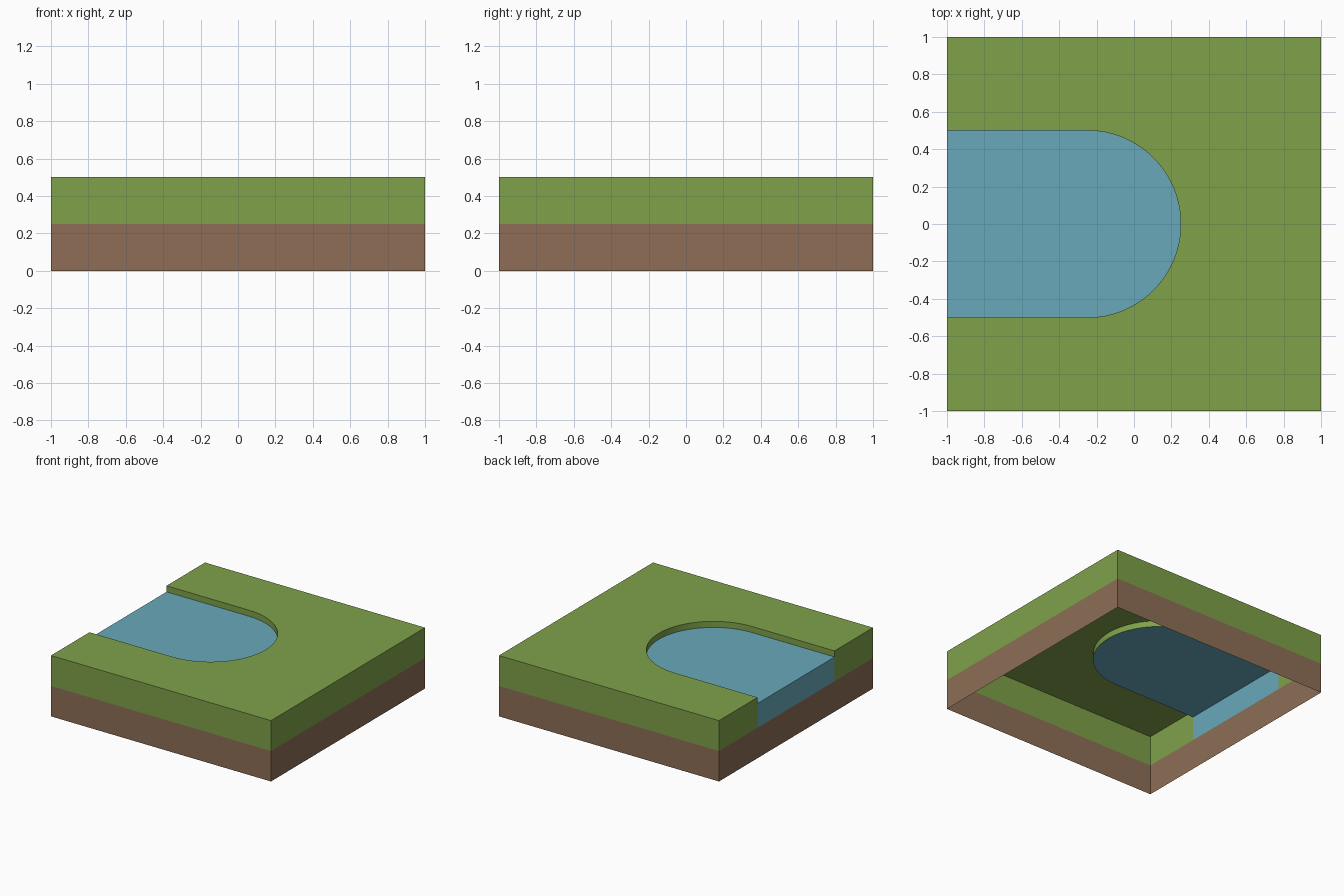
import bpy, bmesh, math

if "Cube" in bpy.data.objects:
    bpy.data.objects.remove(bpy.data.objects["Cube"])

# Heights of the layers and shape of the pond
DIRT_TOP, WATER_TOP, GRASS_TOP = 0.25, 0.45, 0.5
RADIUS, CENTRE_X, STEPS = 0.5, -0.25, 32


def material(name, rgb):
    def linear(c):
        c /= 255
        return c / 12.92 if c <= 0.04045 else ((c + 0.055) / 1.055) ** 2.4
    m = bpy.data.materials.new(name)
    m.diffuse_color = (*[linear(c) for c in rgb], 1)
    m.use_nodes = True
    m.node_tree.nodes["Principled BSDF"].inputs["Base Color"].default_value = m.diffuse_color
    return m


def build(name, mat, walls, cap=None, cap_z=0):
    """Open sheet part: walls are (a, b, low, high), cap is a flat outline."""
    bm = bmesh.new()
    for a, b, lo, hi in walls:
        bm.faces.new([bm.verts.new((*p, z)) for p, z in
                      ((a, lo), (b, lo), (b, hi), (a, hi))])
    if cap:
        bm.faces.new([bm.verts.new((*p, cap_z)) for p in cap])
    bmesh.ops.remove_doubles(bm, verts=bm.verts, dist=1e-4)
    mesh = bpy.data.meshes.new(name)
    bm.to_mesh(mesh)
    bm.free()
    mesh.materials.append(mat)
    obj = bpy.data.objects.new(name, mesh)
    bpy.context.collection.objects.link(obj)
    bpy.ops.object.select_all(action='DESELECT')
    obj.select_set(True)
    bpy.context.view_layer.objects.active = obj
    bpy.ops.object.shade_smooth_by_angle(angle=math.radians(30))
    return obj


grass = material("grass green", (127, 161, 74))
dirt = material("earth brown", (142, 110, 86))
water = material("water blue", (105, 169, 186))

# Pond bank: straight sides ending in a half circle
arc = [(CENTRE_X + RADIUS * math.cos(t), RADIUS * math.sin(t))
       for t in (math.pi / 2 - math.pi * i / STEPS for i in range(STEPS + 1))]
bank = [(-1, RADIUS)] + arc + [(-1, -RADIUS)]
square = [(-1, -1), (1, -1), (1, 1), (-1, 1)]

# Earth band around the open bottom
build("earth_sides", dirt,
      [(square[i], square[(i + 1) % 4], 0, DIRT_TOP) for i in range(4)])

# Grass top with its outer sides and the low pond bank
rim = square + [bank[0]]
sides = [(a, b, DIRT_TOP, GRASS_TOP) for a, b in zip(rim, rim[1:])]
sides.append((bank[-1], square[0], DIRT_TOP, GRASS_TOP))
sides += [(a, b, WATER_TOP, GRASS_TOP) for a, b in zip(bank, bank[1:])]
build("grass_bank", grass, sides, square + bank, GRASS_TOP)

# Water surface with its cut face on the left side
build("pond_water", water, [(bank[0], bank[-1], DIRT_TOP, WATER_TOP)],
      bank[::-1], WATER_TOP)
